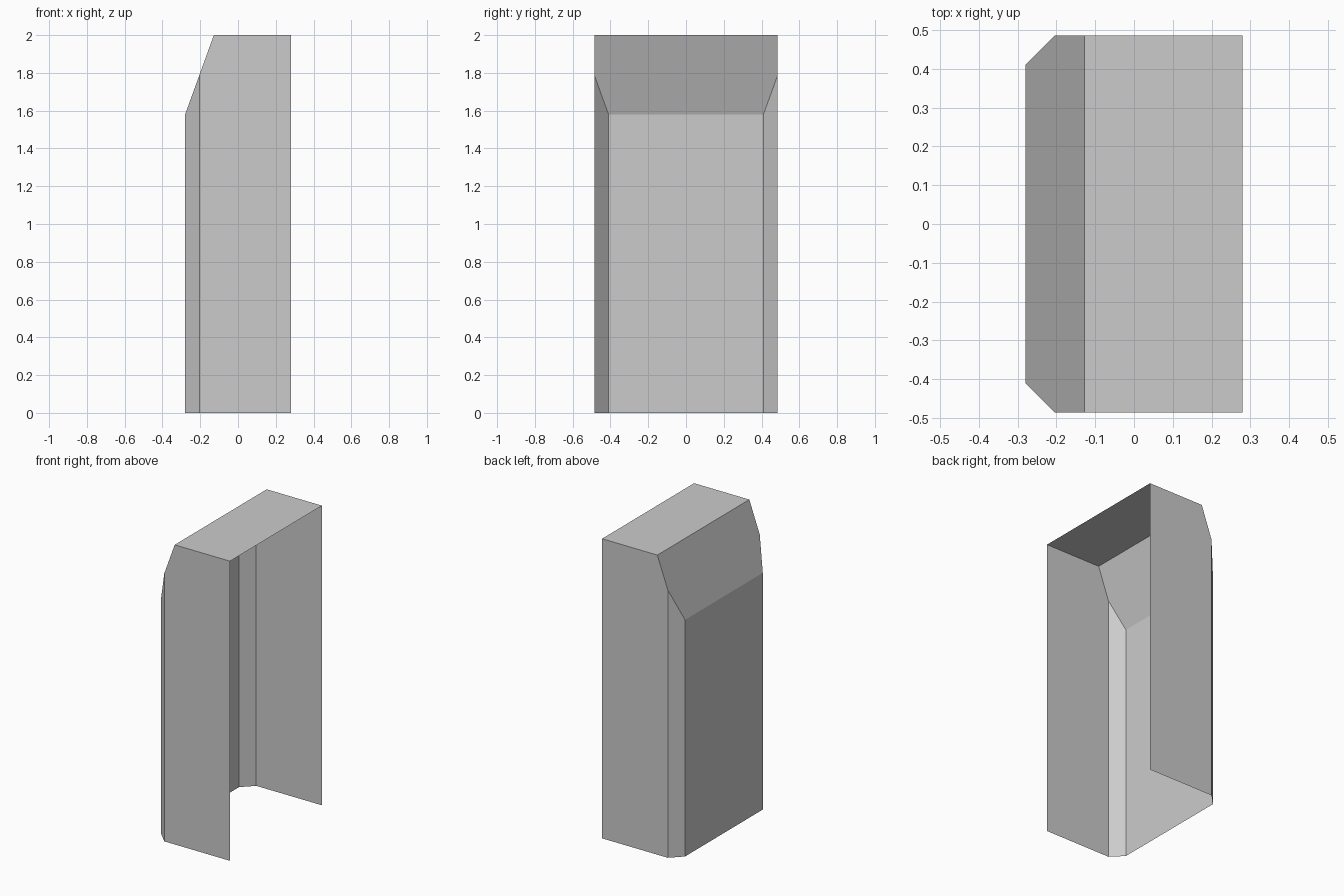
import bpy
import bmesh
from mathutils import Vector

# Remove the default cube
cube = bpy.data.objects.get("Cube")
if cube:
    bpy.data.objects.remove(cube, do_unlink=True)

# Main dimensions
HEIGHT = 2.0
HALF_X, HALF_Y = 0.28, 0.485
CHAMFER = 0.075
SLOPE_BASE = 1.58     # where the sloped panel meets the back wall
ROOF_EDGE = -0.128    # where the sloped panel meets the roof

# Plain grey material
grey = bpy.data.materials.new("plain grey")
grey.use_nodes = True
colour = (0.6, 0.6, 0.6, 1)
grey.diffuse_color = colour
grey.node_tree.nodes["Principled BSDF"].inputs["Base Color"].default_value = colour

# Floor plan with two chamfered corners, extruded into a block
half_plan = [(HALF_X, HALF_Y), (CHAMFER - HALF_X, HALF_Y), (-HALF_X, HALF_Y - CHAMFER)]
plan = half_plan + [(x, -y) for x, y in reversed(half_plan)]
bm = bmesh.new()
base = bm.faces.new([bm.verts.new((x, y, 0)) for x, y in plan])
block = bmesh.ops.extrude_face_region(bm, geom=[base], use_keep_orig=True)
top_verts = [g for g in block["geom"] if isinstance(g, bmesh.types.BMVert)]
bmesh.ops.translate(bm, verts=top_verts, vec=(0, 0, HEIGHT))

# Slice off the upper edge and cap the cut with a sloped panel
normal = Vector((SLOPE_BASE - HEIGHT, 0, ROOF_EDGE + HALF_X)).normalized()
cut = bmesh.ops.bisect_plane(
    bm, geom=bm.verts[:] + bm.edges[:] + bm.faces[:],
    plane_co=(-HALF_X, 0, SLOPE_BASE), plane_no=normal, clear_outer=True)
rim = [g for g in cut["geom_cut"] if isinstance(g, bmesh.types.BMEdge)]
bmesh.ops.contextual_create(bm, geom=rim)
bmesh.ops.recalc_face_normals(bm, faces=bm.faces[:])

# Leave the shell open underneath and on its wide side
bm.normal_update()
openings = [f for f in bm.faces if f.normal.z < -0.9 or f.normal.x > 0.9]
bmesh.ops.delete(bm, geom=openings, context="FACES")

mesh = bpy.data.meshes.new("open_hood_shell")
bm.to_mesh(mesh)
bm.free()
mesh.materials.append(grey)
shell = bpy.data.objects.new("open_hood_shell", mesh)
bpy.context.collection.objects.link(shell)
